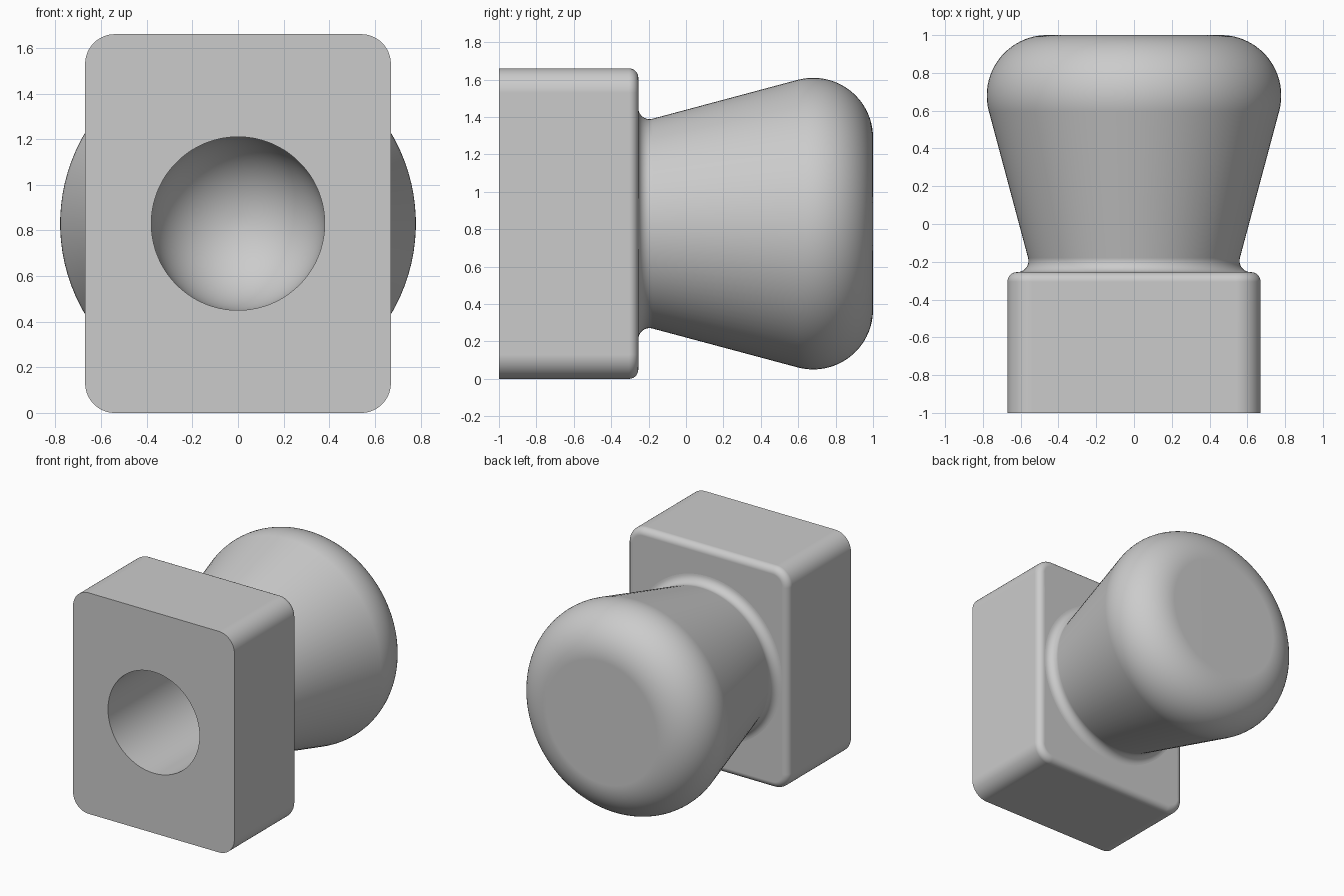
import bpy, bmesh
from math import pi, cos, sin, tan, radians

cube = bpy.data.objects.get("Cube")
if cube:
    bpy.data.objects.remove(cube, do_unlink=True)

CORNER = 24              # points per quarter turn
MID_Z = 0.83             # height of the knob axis
HALF_W, HALF_H = 0.67, 0.83
FRONT, BACK = -1.0, -0.255
EDGE, ROUND = 0.05, 0.13
HOLE = 0.38

grey = bpy.data.materials.new("plain grey")
grey.use_nodes = True
grey.diffuse_color = (0.6, 0.6, 0.6, 1)
grey.node_tree.nodes["Principled BSDF"].inputs["Base Color"].default_value = grey.diffuse_color


def circle(y, r):
    n = 4 * CORNER
    angles = [2 * pi * (i + 0.5) / n for i in range(n)]
    return [(r * cos(a), y, MID_Z + r * sin(a)) for a in angles]


def rounded_rect(y, inset):
    r = ROUND - inset
    points = []
    for q, (sx, sz) in enumerate([(1, 1), (-1, 1), (-1, -1), (1, -1)]):
        for i in range(CORNER):
            a = pi / 2 * (q + i / (CORNER - 1))
            points.append((sx * (HALF_W - ROUND) + r * cos(a), y,
                           MID_Z + sz * (HALF_H - ROUND) + r * sin(a)))
    return points


def arc(y, r, radius, start, end, steps):
    """Points (y, distance from axis) along an arc, angles in degrees."""
    angles = [radians(start + (end - start) * i / steps) for i in range(steps + 1)]
    return [(y + radius * cos(a), r + radius * sin(a)) for a in angles]


def loft(name, rings):
    bm = bmesh.new()
    loops = [[bm.verts.new(p) for p in ring] for ring in rings]
    for a, b in zip(loops, loops[1:]):
        for i in range(len(a)):
            j = (i + 1) % len(a)
            bm.faces.new((a[i], b[i], b[j], a[j]))
    bmesh.ops.remove_doubles(bm, verts=bm.verts, dist=1e-5)
    mesh = bpy.data.meshes.new(name)
    bm.to_mesh(mesh)
    bm.free()
    mesh.materials.append(grey)
    obj = bpy.data.objects.new(name, mesh)
    bpy.context.collection.objects.link(obj)
    bpy.ops.object.select_all(action="DESELECT")
    obj.select_set(True)
    bpy.context.view_layer.objects.active = obj
    bpy.ops.object.shade_smooth_by_angle(angle=radians(35))
    # keep the large faces flat next to the rounded edges
    weighted = obj.modifiers.new("flat faces", "WEIGHTED_NORMAL")
    weighted.keep_sharp = True
    weighted.weight = 100
    return obj


# Neck fillet and cone, tangent to the big rounded head
SLOPE = 15
head_y, head_r, head_round = 0.68, 0.46, 0.32
neck_round = 0.06
neck_y = BACK + neck_round
cone_y = head_y - head_round * sin(radians(SLOPE))
cone_r = head_r + head_round * cos(radians(SLOPE))
touch_y = neck_y + neck_round * sin(radians(SLOPE))
neck_r = (cone_r - (cone_y - touch_y) * tan(radians(SLOPE))
          + neck_round * cos(radians(SLOPE)))

# Block: front face around the hole, sides, rounded back edge, back face
block = [circle(FRONT, HOLE), rounded_rect(FRONT, 0)]
for i in range(9):
    t = pi / 2 * i / 8
    block.append(rounded_rect(BACK - EDGE + EDGE * sin(t), EDGE * (1 - cos(t))))
block.append(circle(BACK, neck_r))
loft("mounting_block", block)

# Knob: concave neck, flaring cone, rounded head, flat end
profile = arc(neck_y, neck_r, neck_round, 180, 270 + SLOPE, 10)
profile += arc(head_y, head_r, head_round, 90 + SLOPE, 0, 24)
profile.append((head_y + head_round, 0))
loft("knob", [circle(y, r) for y, r in profile])

# Blind round-ended socket, from its deepest point out to the front
socket = arc(0.3, 0, HOLE, 0, 90, 16) + [(FRONT, HOLE)]
loft("socket", [circle(y, r) for y, r in socket])
